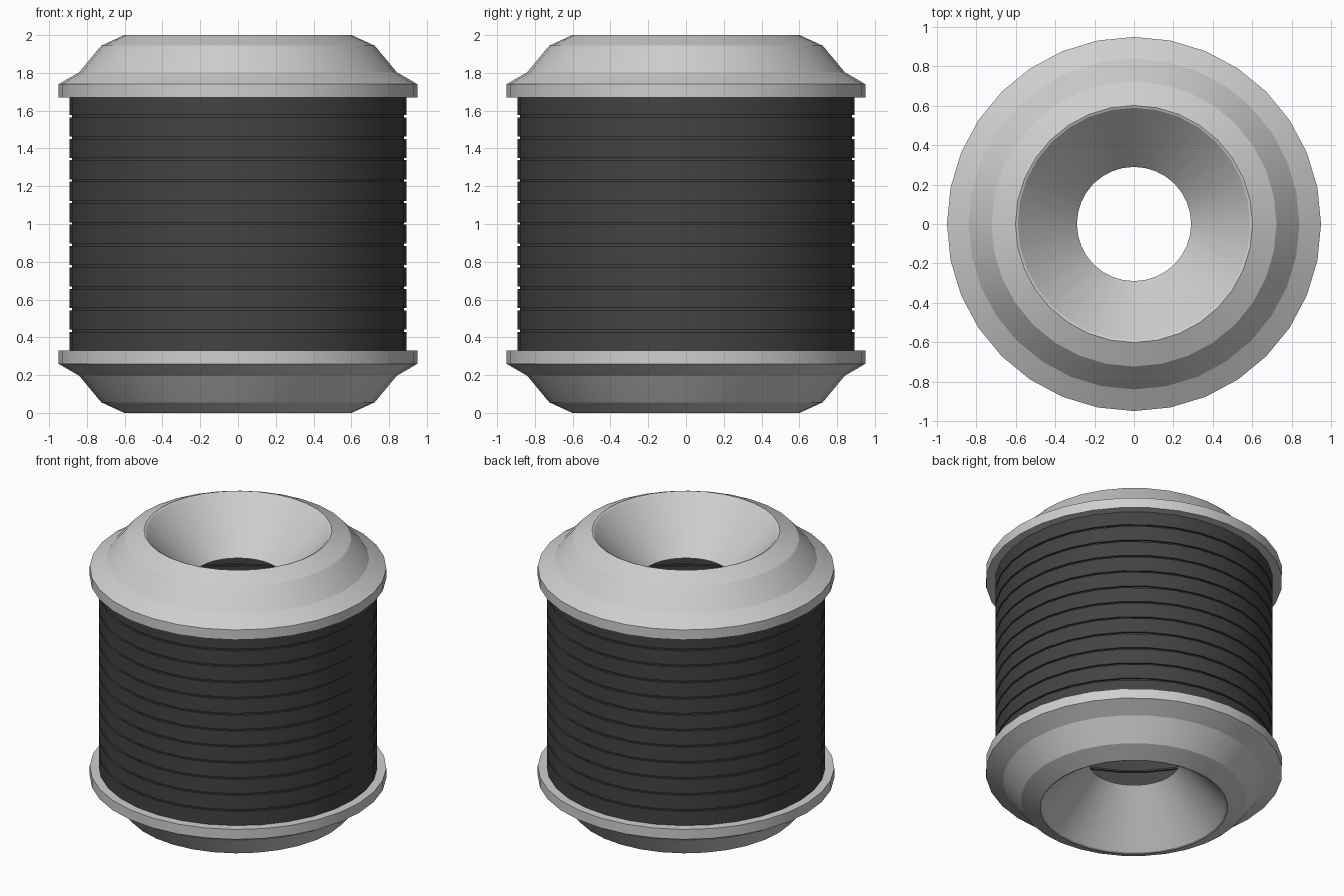
import bpy, bmesh, math

if "Cube" in bpy.data.objects:
    bpy.data.objects.remove(bpy.data.objects["Cube"])

SIDES = 32


def material(name, v):
    m = bpy.data.materials.new(name)
    m.diffuse_color = (v, v, v, 1)
    m.use_nodes = True
    m.node_tree.nodes["Principled BSDF"].inputs["Base Color"].default_value = m.diffuse_color
    return m


def revolve(name, profile, closed, mat):
    """Spin an (r, z) profile about the z axis."""
    bm = bmesh.new()
    rings = []
    for r, z in profile:
        rings.append([bm.verts.new((r * math.cos(2 * math.pi * i / SIDES),
                                    r * math.sin(2 * math.pi * i / SIDES), z))
                      for i in range(SIDES)])
    pairs = list(zip(rings, rings[1:]))
    if closed:
        pairs.append((rings[-1], rings[0]))
    for a, b in pairs:
        for i in range(SIDES):
            j = (i + 1) % SIDES
            bm.faces.new((a[i], a[j], b[j], b[i]))
    if closed:
        bmesh.ops.recalc_face_normals(bm, faces=bm.faces)
    me = bpy.data.meshes.new(name)
    bm.to_mesh(me)
    bm.free()
    me.materials.append(mat)
    ob = bpy.data.objects.new(name, me)
    bpy.context.collection.objects.link(ob)
    bpy.ops.object.select_all(action='DESELECT')
    ob.select_set(True)
    bpy.context.view_layer.objects.active = ob
    bpy.ops.object.shade_smooth_by_angle(angle=math.radians(20))
    return ob


light = material("light_grey", 0.62)
dark = material("dark_grey", 0.055)

# End caps: stepped collar outside, funnel inside
cap = [(0.29, 1.67), (0.95, 1.67), (0.95, 1.74), (0.84, 1.804),
       (0.731, 1.936), (0.724, 1.944), (0.602, 2.0), (0.59, 1.995)]
revolve("top_cap", cap, True, light)
revolve("bottom_cap", [(r, 2 - z) for r, z in cap], True, light)

# Hollow body: thin wall with eleven shallow grooves
R, DEPTH, HALF = 0.892, 0.012, 0.006
body = [(R, 0.33)]
for k in range(-5, 6):
    z = 1.003 + k * 0.1135
    body += [(R, z - HALF), (R - DEPTH, z - HALF),
             (R - DEPTH, z + HALF), (R, z + HALF)]
body.append((R, 1.67))
revolve("ribbed_body", body, False, dark)
